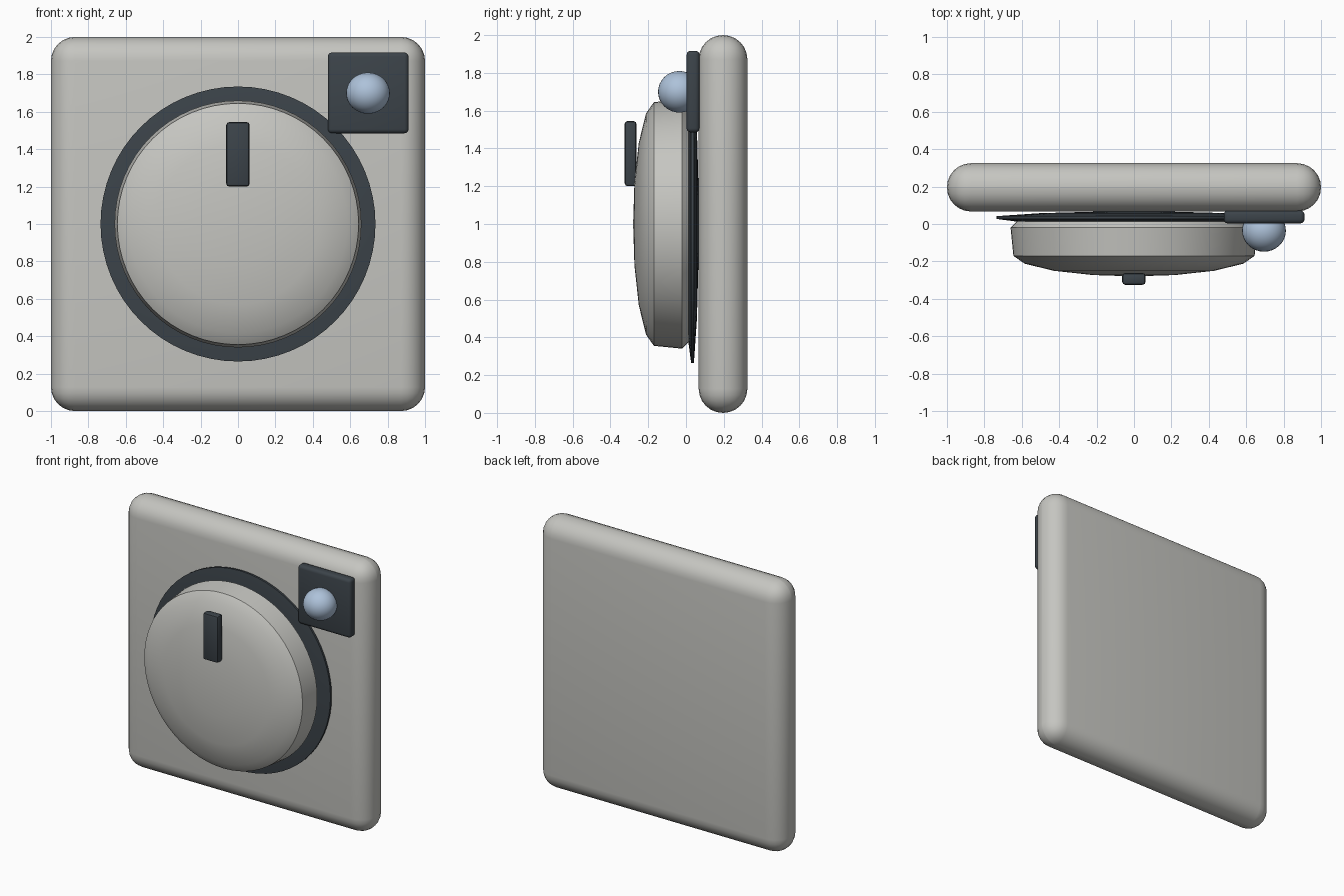
import bpy, bmesh, math
from mathutils import Matrix

if "Cube" in bpy.data.objects:
    bpy.data.objects.remove(bpy.data.objects["Cube"])


def material(name, rgb):
    m = bpy.data.materials.new(name)
    m.diffuse_color = (*rgb, 1)
    m.use_nodes = True
    m.node_tree.nodes["Principled BSDF"].inputs["Base Color"].default_value = m.diffuse_color
    return m


GREY = material("warm grey", (0.56, 0.56, 0.53))
DARK = material("charcoal", (0.045, 0.057, 0.068))
BLUE = material("pale blue", (0.42, 0.54, 0.70))


def finish(name, bm, mat, angle=30):
    bmesh.ops.recalc_face_normals(bm, faces=bm.faces)
    mesh = bpy.data.meshes.new(name)
    bm.to_mesh(mesh)
    bm.free()
    mesh.materials.append(mat)
    ob = bpy.data.objects.new(name, mesh)
    bpy.context.collection.objects.link(ob)
    bpy.ops.object.select_all(action='DESELECT')
    ob.select_set(True)
    bpy.context.view_layer.objects.active = ob
    bpy.ops.object.shade_smooth_by_angle(angle=math.radians(angle))
    return ob


def rounded_box(name, lo, hi, radius, segments, mat):
    bm = bmesh.new()
    bmesh.ops.create_cube(bm, size=1)
    for v in bm.verts:
        v.co = [(a + b) / 2 + c * (b - a) for a, b, c in zip(lo, hi, v.co)]
    bmesh.ops.bevel(bm, geom=bm.edges[:], offset=radius, segments=segments,
                    profile=0.5, affect='EDGES')
    return finish(name, bm, mat)


def turned(name, profile, mat, steps=64, angle=30):
    """Spin (radius, y) points about the y axis through the plate centre."""
    bm = bmesh.new()
    verts = [bm.verts.new((r, y, 1)) for r, y in profile]
    edges = [bm.edges.new(pair) for pair in zip(verts, verts[1:])]
    bmesh.ops.spin(bm, geom=verts + edges, cent=(0, 0, 1), axis=(0, 1, 0),
                   angle=math.tau, steps=steps, use_duplicate=False)
    bmesh.ops.remove_doubles(bm, verts=bm.verts[:], dist=1e-4)
    return finish(name, bm, mat, angle)


# Wall plate with fully rounded rim
rounded_box("wall_plate", (-1, 0.067, 0), (1, 0.325, 2), 0.128, 6, GREY)

# Thin dark collar behind the dial
turned("dial_collar", [(0, 0.068), (0.2, 0.066), (0.5, 0.058), (0.735, 0.042),
                       (0.735, 0.027), (0.62, 0.012), (0, 0.01)], DARK)

# Domed dial
turned("dial", [(0, 0.02), (0.62, 0.02), (0.66, -0.02), (0.645, -0.17),
                (0.585, -0.212), (0.43, -0.25), (0.22, -0.273), (0, -0.28)],
       GREY, angle=32)

# Pointer bar on the dial
rounded_box("dial_pointer", (-0.063, -0.325, 1.2), (0.062, -0.262, 1.545), 0.016, 2, DARK)

# Square lamp mount
rounded_box("lamp_mount", (0.48, 0.003, 1.485), (0.912, 0.072, 1.917), 0.022, 3, DARK)

# Round lamp
bm = bmesh.new()
bmesh.ops.create_uvsphere(bm, u_segments=32, v_segments=16, radius=1,
                          matrix=Matrix.Translation((0.695, -0.035, 1.7))
                          @ Matrix.Diagonal((0.117, 0.113, 0.11, 1)))
finish("lamp", bm, BLUE)
